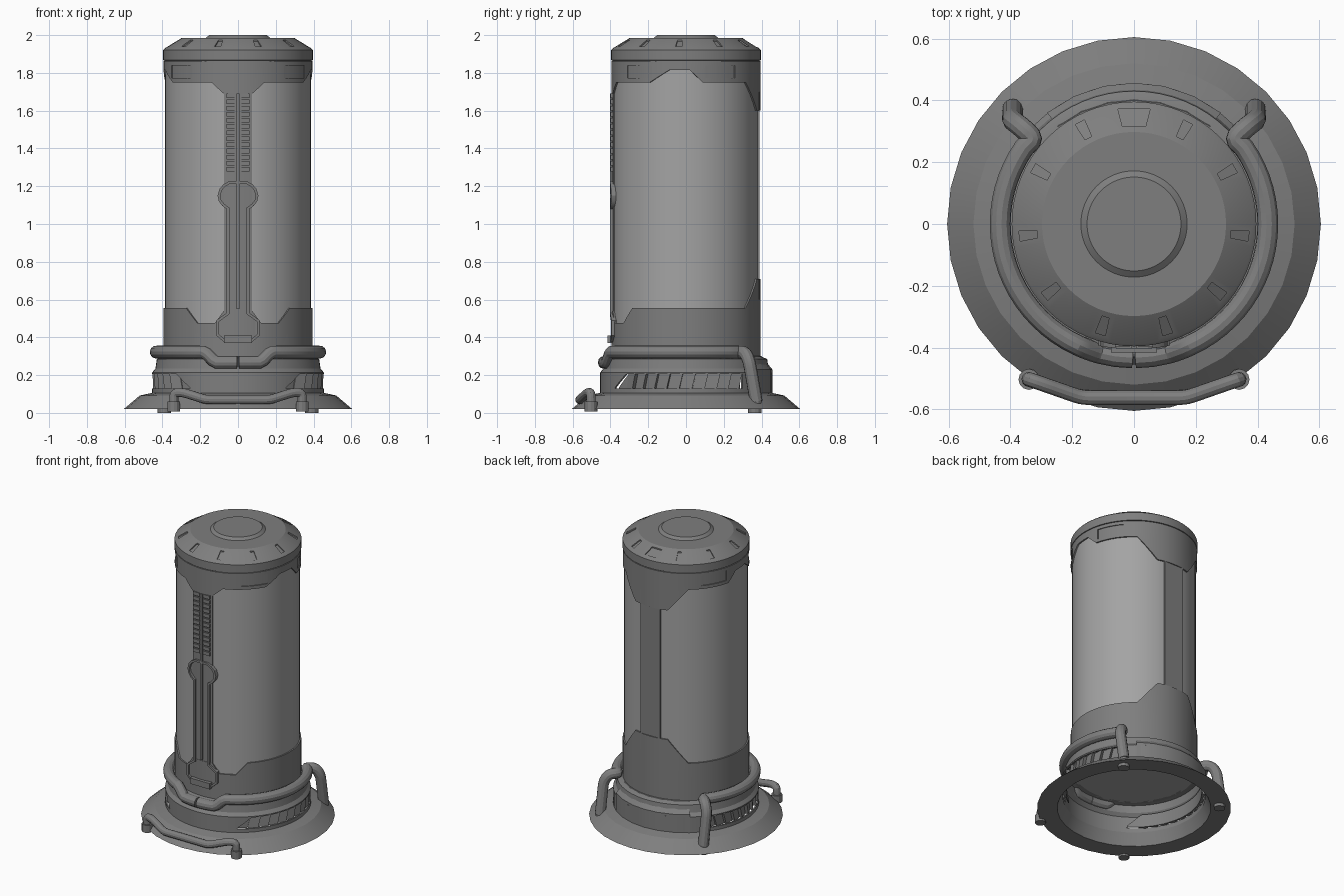
import bpy, bmesh, math
from mathutils import Vector

if "Cube" in bpy.data.objects:
    bpy.data.objects.remove(bpy.data.objects["Cube"])

def material(name, g):
    m = bpy.data.materials.new(name)
    m.diffuse_color = (g, g, g, 1)
    m.use_nodes = True
    m.node_tree.nodes["Principled BSDF"].inputs["Base Color"].default_value = m.diffuse_color
    return m

DARK, LIGHT = material("dark_grey", .21), material("mid_grey", .37)

def P(a, r, z):
    """Point at azimuth a (degrees from the front, towards +x)."""
    t = math.radians(a)
    return (r * math.sin(t), -r * math.cos(t), z)

def shade(ob):
    bpy.ops.object.select_all(action='DESELECT')
    ob.select_set(True)
    bpy.context.view_layer.objects.active = ob
    bpy.ops.object.shade_smooth_by_angle(angle=math.radians(25))

def add_object(name, me, mat=DARK):
    me.materials.clear()
    me.materials.append(mat)
    ob = bpy.data.objects.new(name, me)
    bpy.context.collection.objects.link(ob)
    shade(ob)
    return ob

def finish(name, bm, mat=DARK):
    bmesh.ops.remove_doubles(bm, verts=bm.verts, dist=1e-5)
    bmesh.ops.recalc_face_normals(bm, faces=bm.faces)
    me = bpy.data.meshes.new(name)
    bm.to_mesh(me)
    bm.free()
    return add_object(name, me, mat)

def skin(bm, sections, wrap):
    """Join a list of equal closed cross-sections into a solid."""
    rows = [[bm.verts.new(p) for p in s] for s in sections]
    n, m = len(rows), len(rows[0])
    for i in range(n if wrap else n - 1):
        a, b = rows[i], rows[(i + 1) % n]
        for j in range(m):
            k = (j + 1) % m
            bm.faces.new((a[j], a[k], b[k], b[j]))
    if not wrap:
        bm.faces.new(rows[0])
        bm.faces.new(rows[-1])

def lathe(name, prof, n=64, mat=DARK):
    bm = bmesh.new()
    skin(bm, [[P(360 * i / n, r, z) for r, z in prof] for i in range(n)], True)
    return finish(name, bm, mat)

def band(bm, r0, r1, knots, wrap=False, sign=1):
    """Curved plate; knots are (azimuth, low z, high z)."""
    if wrap:
        knots = knots + [(360 - a, l, h) for a, l, h in knots[-2:0:-1]] + [(360,) + knots[0][1:]]
    secs = []
    for (a, l, h), (b, l2, h2) in zip(knots, knots[1:]):
        n = max(1, round((b - a) / 5))
        for i in range(n):
            t = i / n
            secs.append((a + (b - a) * t, l + (l2 - l) * t, h + (h2 - h) * t))
    if not wrap:
        secs.append(knots[-1])
    skin(bm, [[P(sign * a, r0, l), P(sign * a, r1, l), P(sign * a, r1, h), P(sign * a, r0, h)]
              for a, l, h in secs], wrap)

def box(bm, x0, x1, y0, y1, z0, z1):
    skin(bm, [[(x, y0, z0), (x, y1, z0), (x, y1, z1), (x, y0, z1)] for x in (x0, x1)], False)

def cut(ob, bm):
    cutter = finish("cutter", bm)
    cutter.hide_render = True
    mod = ob.modifiers.new("cut", 'BOOLEAN')
    mod.object, mod.operation, mod.solver = cutter, 'DIFFERENCE', 'EXACT'
    bpy.context.view_layer.objects.active = ob
    bpy.ops.object.modifier_apply(modifier=mod.name)
    bpy.data.objects.remove(cutter)
    shade(ob)

def tube(name, pts, r):
    cu = bpy.data.curves.new(name, 'CURVE')
    cu.dimensions, cu.bevel_depth, cu.bevel_resolution, cu.use_fill_caps = '3D', r, 4, True
    sp = cu.splines.new('POLY')
    sp.points.add(len(pts) - 1)
    for q, p in zip(sp.points, pts):
        q.co = (*p, 1)
    tmp = bpy.data.objects.new(name, cu)
    bpy.context.collection.objects.link(tmp)
    me = bpy.data.meshes.new_from_object(tmp.evaluated_get(bpy.context.evaluated_depsgraph_get()))
    bpy.data.objects.remove(tmp)
    add_object(name, me)

def rounded(pts, d=0.025):
    """Soften the corners of a path."""
    v = [Vector(p) for p in pts]
    out = [v[0]]
    for a, b, c in zip(v, v[1:], v[2:]):
        s = b + (a - b).normalized() * min(d, (a - b).length * .45)
        e = b + (c - b).normalized() * min(d, (c - b).length * .45)
        out += [s * (1 - t) ** 2 + b * 2 * t * (1 - t) + e * t * t for t in (0, .33, .67, 1)]
    return out + [v[-1]]

# main tank
lathe("tank_body", [(0, .28), (.386, .28), (.386, 1.87), (0, 1.87)], mat=LIGHT)
# flared skirt, thin base ring with vent openings, chamfered rear block
lathe("base_skirt", [(.605, .02), (.52, .092), (.455, .106), (.445, .10), (.48, .02)], 32)
base = lathe("base_ring", [(.455, .10), (.455, .213), (.437, .235), (.43, .285), (.40, .298), (.37, .298),
                           (.37, .286), (.418, .277), (.426, .23), (.445, .209), (.445, .10)])
bm = bmesh.new()
for s in (1, -1):
    band(bm, .41, .50, [(34, .13, .132), (46, .13, .205), (131, .13, .205)], sign=s)
cut(base, bm)
bm = bmesh.new()
skin(bm, [[P(a, r, z) for r, z in ((.444, .10), (.457, .10), (.457, .23), (.40, .30), (.38, .30), (.38, .284),
                                   (.444, .22))]
          for a in (142, 155, 168, 180, 192, 205, 218)], False)
finish("rear_block", bm)
# saw-tooth vent louvres on a backing plate
bm = bmesh.new()
for s in (1, -1):
    band(bm, .422, .428, [(34, .125, .134), (46, .125, .213), (132, .125, .213)], sign=s)
    for i in range(10):
        a = 43 + 8.6 * i
        skin(bm, [[P(s * (a + o + d), r, z) for d, r in ((0, .424), (8, .424), (8, .452), (0, .432))]
                  for o, z in ((0, .127), (2.5, .208))], False)
finish("vent_louvres", bm)
# lower and upper collars with stepped edges
bm = bmesh.new()
band(bm, .37, .395, [(0, .28, .54), (11, .28, .54), (18, .28, .475), (33, .28, .475), (44, .28, .555),
                     (143, .28, .555), (162, .28, .71), (180, .28, .71)], True)
finish("lower_collar", bm)
bm = bmesh.new()
T = 1.862
band(bm, .37, .395, [(0, 1.69, T), (11, 1.69, T), (21, 1.75, T), (61, 1.75, T), (77, 1.815, T),
                     (93, 1.815, T), (103, 1.75, T), (143, 1.75, T), (162, 1.6, T), (180, 1.6, T)], True)
collar = finish("upper_collar", bm)
bm = bmesh.new()
for s in (1, -1):
    for a, b in ((38, 63), (105, 131)):
        band(bm, .389, .42, [(a, 1.772, 1.84), (b, 1.772, 1.84)], sign=s)
cut(collar, bm)
# lid with raised cap and radial notches
lid = lathe("lid", [(0, 1.855), (.388, 1.855), (.388, 1.866), (.396, 1.867), (.396, 1.922), (.388, 1.93),
                    (.298, 1.985), (.172, 1.985), (.152, 2.0), (0, 2.0)])
bm = bmesh.new()
for a, w in [(180, .05)] + [(s * a, .016) for s in (1, -1) for a in (17, 51, 84, 119, 152)]:
    t = math.radians(a)
    rad, tan = Vector((math.sin(t), -math.cos(t), 0)), Vector((math.cos(t), math.sin(t), 0))
    skin(bm, [[rad * r + tan * u * k + Vector((0, 0, zb + h)) for u, h in ((-w, 0), (w, 0), (w, .05), (-w, .05))]
              for r, k, zb in ((.315, .75, 1.966), (.373, 1.05, 1.930))], False)
cut(lid, bm)
# front strip and flat back strip
bm = bmesh.new()
band(bm, .37, .392, [(-11, .5, 1.72), (11, .5, 1.72)])
finish("front_strip", bm)
bm = bmesh.new()
box(bm, -.074, .074, .36, .388, .6, 1.7)
finish("back_strip", bm)
# ladder of small slats with centre rod
bm = bmesh.new()
for i in range(13):
    z = 1.277 + .0325 * i
    for s in (1, -1):
        box(bm, s * .014, s * .062, -.375, -.399, z, z + .024)
box(bm, -.008, .008, -.38, -.403, .55, 1.69)
finish("front_slats", bm)
# keyhole gauge: backing plate, raised frame and bracket
arc = [(.108 * math.sin(math.radians(a)), 1.15 + .085 * math.cos(math.radians(a)))
       for a in (25, 45, 65, 90, 110, 130)]
half = arc + [(.06, 1.08), (.06, .53), (.115, .49), (.115, .41), (.075, .375)]
outline = [Vector(p) for p in half + [(-x, z) for x, z in reversed(half)]]
inner = []
for i, p in enumerate(outline):
    d1, d2 = (p - outline[i - 1]).normalized(), (outline[(i + 1) % len(outline)] - p).normalized()
    n = Vector((d1.y + d2.y, -d1.x - d2.x)).normalized()
    inner.append(p + n * .014 / max(.5, n.dot(Vector((d1.y, -d1.x)))))
if abs(inner[3].x) > abs(outline[3].x):  # keep the offset inside the outline
    inner = [p * 2 - q for p, q in zip(outline, inner)]
bm = bmesh.new()
skin(bm, [[(p.x, y + .8 * p.x ** 2, p.y) for p, y in ((o, -.375), (o, -.405), (q, -.405), (q, -.375))]
          for o, q in zip(outline, inner)], True)
finish("gauge_frame", bm)
bm = bmesh.new()
skin(bm, [[(p.x, y, p.y) for p in inner] for y in (-.365, -.383)], False)
box(bm, -.075, .075, -.38, -.416, .37, .41)
finish("gauge_plate", bm)
# wrap-around pipes, feet and front handle
for s, side in ((1, "right"), (-1, "left")):
    ring = [(.5, .267), (8, .267), (15, .267), (18, .28), (22, .31), (25, .322)]
    path = [P(a, .433, z) for a, z in ring + [(a, .322) for a in range(30, 126, 5)]]
    path += rounded([P(127, .43, .322), P(130.5, .428, .322), (.366, .315, .32), (.393, .335, .27),
                     (.393, .372, .06)], .03)
    tube("pipe_" + side, [(s * x, y, z) for x, y, z in path], .034)
    tube("pipe_foot_" + side, [(s * .39, .365, 0), (s * .39, .365, .065)], .036)
    tube("handle_foot_" + side, [(s * .34, -.503, .008), (s * .34, -.503, .06)], .034)
tube("front_handle", rounded([(-.34, -.503, .03), (-.34, -.503, .108), (-.29, -.52, .108), (-.17, -.562, .07),
                              (.17, -.562, .07), (.29, -.52, .108), (.34, -.503, .108), (.34, -.503, .03)]), .024)
